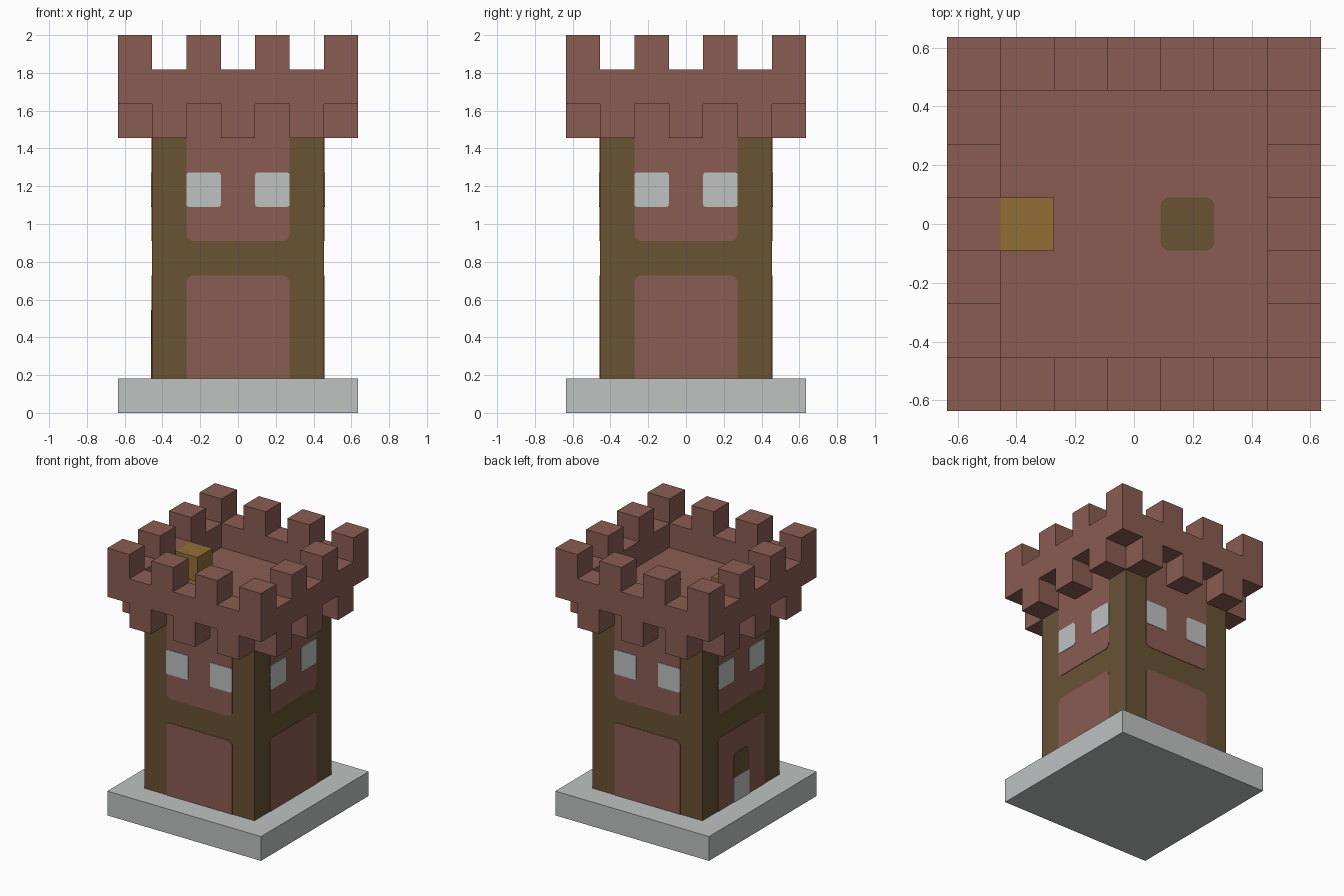
import bpy, bmesh, math
from mathutils import Matrix, Vector

if "Cube" in bpy.data.objects:
    bpy.data.objects.remove(bpy.data.objects["Cube"], do_unlink=True)

U = 2 / 11  # one building block


def srgb(r, g, b):
    conv = lambda c: c / 12.92 if c <= 0.04045 else ((c + 0.055) / 1.055) ** 2.4
    return tuple(conv(c / 255) for c in (r, g, b)) + (1.0,)


def material(name, rgb):
    m = bpy.data.materials.new(name)
    m.use_nodes = True
    m.diffuse_color = srgb(*rgb)
    m.node_tree.nodes["Principled BSDF"].inputs["Base Color"].default_value = srgb(*rgb)
    return m


BRICK = material("red brick", (138, 92, 82))
TIMBER = material("dark timber", (104, 82, 52))
STONE = material("pale stone", (190, 194, 193))
GOLD = material("ochre", (146, 110, 54))


def finish(name, bm, *mats):
    """Scale from blocks to world units and link the object."""
    bmesh.ops.scale(bm, vec=(U, U, U), verts=bm.verts)
    bmesh.ops.recalc_face_normals(bm, faces=bm.faces)
    mesh = bpy.data.meshes.new(name)
    bm.to_mesh(mesh)
    bm.free()
    for m in mats:
        mesh.materials.append(m)
    obj = bpy.data.objects.new(name, mesh)
    bpy.context.collection.objects.link(obj)
    return obj


def box(name, size, centre, *mats):
    bm = bmesh.new()
    bmesh.ops.create_cube(bm, matrix=Matrix.Translation(centre) @ Matrix.Diagonal((*size, 1)))
    return finish(name, bm, *mats)


def plate(name, mat, place, u0, u1, v0, v1, radii, thick):
    """Thin plate; radii round the bottom-left, bottom-right, top-right, top-left corners."""
    bm = bmesh.new()
    verts = []
    corners = [(u0, v0, 1, 1), (u1, v0, -1, 1), (u1, v1, -1, -1), (u0, v1, 1, -1)]
    for k, ((u, v, su, sv), r) in enumerate(zip(corners, radii)):
        steps = 3 if r else 0
        for s in range(steps + 1):
            a = math.pi * (1 + k / 2) + (math.pi / 2) * s / max(steps, 1)
            verts.append(bm.verts.new((u + su * r + r * math.cos(a),
                                       v + sv * r + r * math.sin(a), 0)))
    face = bm.faces.new(verts)
    ext = bmesh.ops.extrude_face_region(bm, geom=[face])
    top = [e for e in ext["geom"] if isinstance(e, bmesh.types.BMVert)]
    bmesh.ops.translate(bm, verts=top, vec=(0, 0, thick))
    bmesh.ops.transform(bm, matrix=place, verts=bm.verts)
    return finish(name, bm, mat)


def blocks(name, cells, mat):
    """One clean shell around a set of unit blocks."""
    bm = bmesh.new()
    for cell in cells:
        for axis in range(3):
            for sign in (-1, 1):
                n = Vector((0, 0, 0))
                n[axis] = sign
                c = Vector(cell)
                if tuple(int(i) for i in c + n) in cells:
                    continue
                a, b = Vector((0, 0, 0)), Vector((0, 0, 0))
                a[(axis + 1) % 3] = b[(axis + 2) % 3] = 0.5
                mid = c + n / 2 + Vector((0, 0, 0.5))
                bm.faces.new([bm.verts.new(mid + d) for d in (-a - b, a - b, a + b, b - a)])
    bmesh.ops.remove_doubles(bm, verts=bm.verts, dist=0.001)
    return finish(name, bm, mat)


# Plinth and tower body with a brick roof floor
box("plinth", (7, 7, 1), (0, 0, 0.5), STONE)
body = box("tower_body", (5, 5, 8), (0, 0, 5), TIMBER, BRICK)
for p in body.data.polygons:
    p.material_index = int(p.normal.z > 0.5)

# Crown: parapet ring, merlons above, corbels below
ring = [(x, y) for x in range(-3, 4) for y in range(-3, 4) if max(abs(x), abs(y)) == 3]
crown = {(x, y, 9) for x, y in ring}
crown |= {(x, y, 10) for x, y in ring if x % 2 and y % 2}
crown |= {(x, y, 10) for x, y in ring if (abs(x) == 3 and y % 2) or (abs(y) == 3 and x % 2)}
crown |= {(x, y, 8) for x, y in ring if (x + y) % 2}
blocks("battlement_crown", crown, BRICK)

# Brick panels and paired windows on all four walls
sides = ["front", "right_hand", "back", "left_hand"]
walls = [Matrix.Rotation(i * math.pi / 2, 4, "Z") @ Matrix.Translation((0, -2.5, 0))
         @ Matrix.Rotation(math.pi / 2, 4, "X") for i in range(4)]
R, W = 0.2, 0.07
for side, wall in zip(sides, walls):
    plate(side + "_lower_panel", BRICK, wall, -1.5, 1.5, 1, 4, (0, 0, R, R), 0.02)
    plate(side + "_upper_panel", BRICK, wall, -1.5, 1.5, 5, 9, (R, R, 0, 0), 0.02)
    plate(side + "_window_a", STONE, wall, -1.5, -0.5, 6, 7, (W, W, W, W), 0.04)
    plate(side + "_window_b", STONE, wall, 0.5, 1.5, 6, 7, (W, W, W, W), 0.04)

# Two-tone door in the -x wall
plate("door_lower", STONE, walls[3], -0.5, 0.5, 1, 2, (0, 0, 0, 0), 0.04)
plate("door_upper", TIMBER, walls[3], -0.5, 0.5, 2, 3, (0, 0, R, R), 0.04)

# Roof hatch and chest
plate("roof_hatch", TIMBER, Matrix.Translation((0, 0, 9)), 0.5, 1.5, -0.5, 0.5, (0.15,) * 4, 0.02)
box("roof_chest", (1, 1, 1), (-2, 0, 9.5), GOLD)
